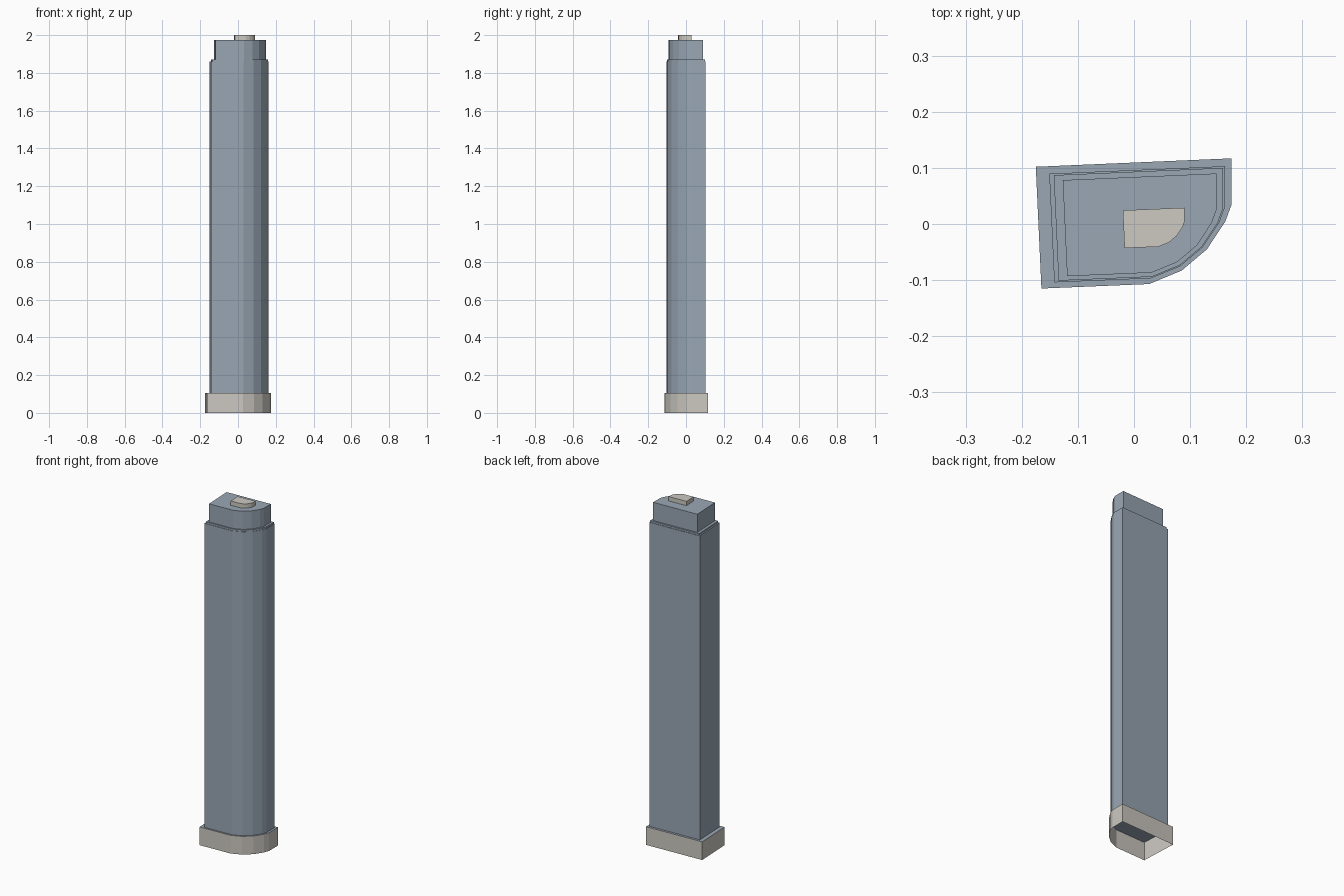
import bpy
import bmesh

if "Cube" in bpy.data.objects:
    bpy.data.objects.remove(bpy.data.objects["Cube"], do_unlink=True)


def make_material(name, color):
    mat = bpy.data.materials.new(name)
    mat.use_nodes = True
    mat.diffuse_color = color
    mat.node_tree.nodes["Principled BSDF"].inputs["Base Color"].default_value = color
    return mat


glass = make_material("blue grey glass", (0.32, 0.39, 0.46, 1))
stone = make_material("warm grey stone", (0.61, 0.585, 0.54, 1))

# Footprint shared by every tier: skewed block with one rounded corner, counterclockwise
FOOTPRINT = [(-0.165, -0.115), (0.027, -0.107), (0.085, -0.083), (0.13, -0.045),
             (0.163, 0.005), (0.174, 0.035), (0.174, 0.117), (-0.175, 0.102)]


def fit_footprint(left, right, front, back):
    """Stretch the shared footprint to the given extents."""
    xs, ys = zip(*FOOTPRINT)

    def remap(v, values, low, high):
        return low + (v - min(values)) / (max(values) - min(values)) * (high - low)

    return [(remap(x, xs, left, right), remap(y, ys, front, back)) for x, y in FOOTPRINT]


def make_tier(name, extents, bottom, top, wall, roof):
    """Extruded walls with a flat roof, open underneath."""
    bm = bmesh.new()
    outline = fit_footprint(*extents)
    low = [bm.verts.new((x, y, bottom)) for x, y in outline]
    high = [bm.verts.new((x, y, top)) for x, y in outline]
    count = len(outline)
    for i in range(count):
        j = (i + 1) % count
        bm.faces.new((low[i], low[j], high[j], high[i]))
    bm.faces.new(high).material_index = 1
    mesh = bpy.data.meshes.new(name)
    bm.to_mesh(mesh)
    bm.free()
    mesh.materials.append(wall)
    mesh.materials.append(roof)
    obj = bpy.data.objects.new(name, mesh)
    bpy.context.collection.objects.link(obj)
    return obj


# Podium, main shaft, thin parapet lip, set-back upper floors, roof plant room
make_tier("podium", (-0.175, 0.174, -0.115, 0.117), 0, 0.105, stone, glass)
make_tier("tower_shaft", (-0.151, 0.162, -0.104, 0.103), 0.105, 1.86, glass, glass)
make_tier("shoulder_lip", (-0.143, 0.159, -0.101, 0.1), 1.86, 1.87, glass, glass)
make_tier("upper_floors", (-0.127, 0.147, -0.093, 0.09), 1.87, 1.975, glass, glass)
make_tier("roof_plant_room", (-0.02, 0.09, -0.043, 0.029), 1.975, 2, stone, stone)
